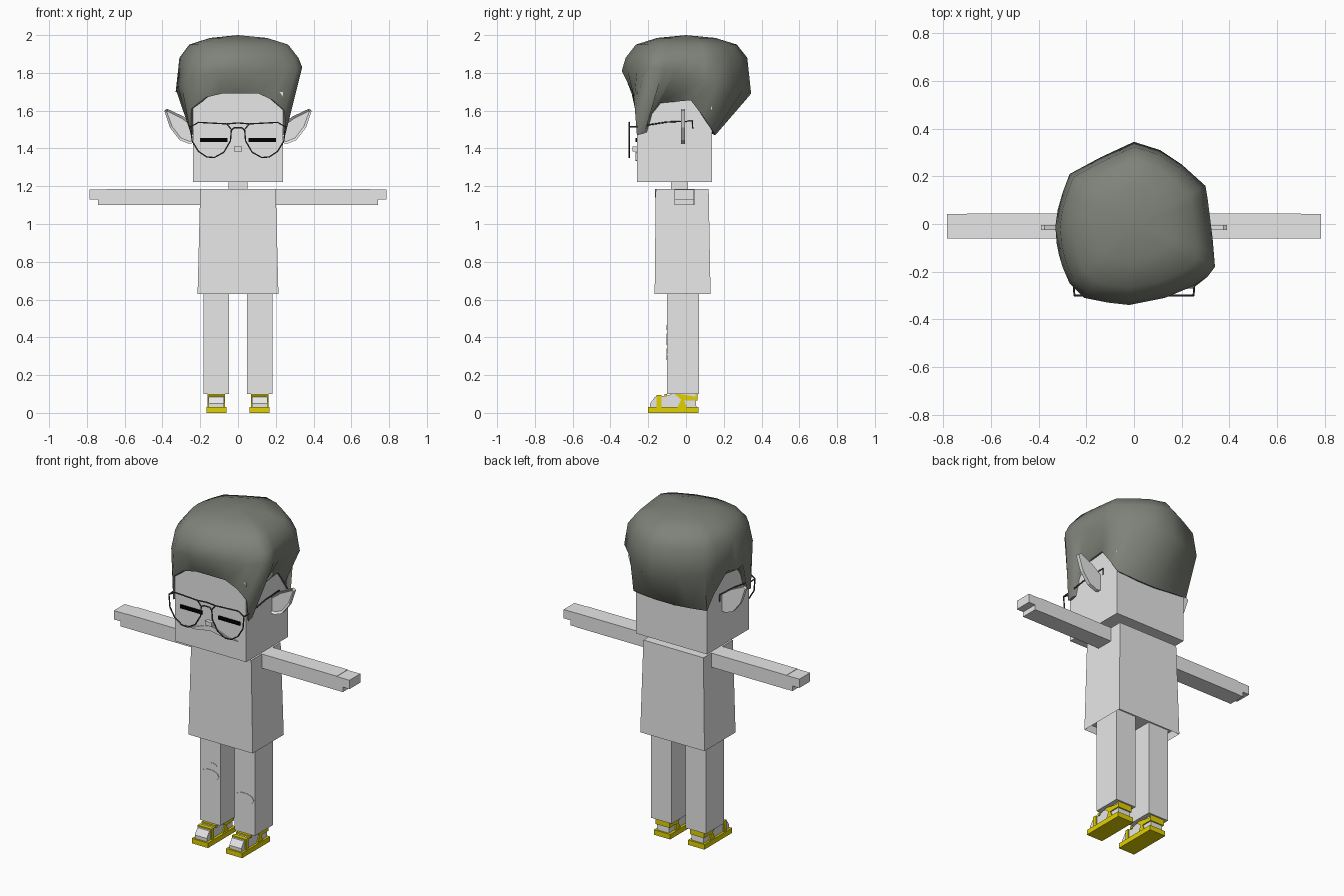
import bpy, bmesh, math
from mathutils import Vector

cube = bpy.data.objects.get("Cube")
if cube:
    bpy.data.objects.remove(cube, do_unlink=True)


def material(name, r, g, b):
    m = bpy.data.materials.new(name)
    m.use_nodes = True
    m.diffuse_color = (r, g, b, 1)
    m.node_tree.nodes["Principled BSDF"].inputs["Base Color"].default_value = (r, g, b, 1)
    return m


GREY = material("light grey", .8, .8, .8)
HAIR = material("hair olive grey", .21, .225, .19)
YELLOW = material("sandal yellow", .75, .64, 0)
BLACK = material("eye black", 0, 0, 0)
METAL = material("frame dark grey", .06, .06, .06)


def finish(name, bm, mat):
    bmesh.ops.recalc_face_normals(bm, faces=bm.faces)
    mesh = bpy.data.meshes.new(name)
    bm.to_mesh(mesh)
    bm.free()
    mesh.materials.append(mat)
    ob = bpy.data.objects.new(name, mesh)
    bpy.context.collection.objects.link(ob)
    return ob


def extrude_outline(points, axis, lo, hi):
    """Prism from an outline in the xz plane (axis y) or the yz plane (axis x)."""
    bm = bmesh.new()

    def place(p, d):
        return (p[0], d, p[1]) if axis == "y" else (d, p[0], p[1])
    near = [bm.verts.new(place(p, lo)) for p in points]
    far = [bm.verts.new(place(p, hi)) for p in points]
    bm.faces.new(near)
    bm.faces.new(far)
    for i in range(len(points)):
        j = (i + 1) % len(points)
        bm.faces.new((near[i], near[j], far[j], far[i]))
    bmesh.ops.recalc_face_normals(bm, faces=bm.faces)
    return bm


def prism(name, points, axis, lo, hi, mat=GREY):
    return finish(name, extrude_outline(points, axis, lo, hi), mat)


def block_mesh(x, y, z):
    outline = [(x[0], z[0]), (x[1], z[0]), (x[1], z[1]), (x[0], z[1])]
    return extrude_outline(outline, "y", y[0], y[1])


def block(name, x, y, z, mat=GREY):
    return finish(name, block_mesh(x, y, z), mat)


def wire(name, points, cyclic=False):
    cu = bpy.data.curves.new(name, "CURVE")
    cu.dimensions = "3D"
    cu.bevel_depth = .004
    cu.bevel_resolution = 1
    sp = cu.splines.new("POLY")
    sp.points.add(len(points) - 1)
    for p, co in zip(sp.points, points):
        p.co = (*co, 1)
    sp.use_cyclic_u = cyclic
    cu.materials.append(METAL)
    ob = bpy.data.objects.new(name, cu)
    bpy.context.collection.objects.link(ob)


# Torso: tapered shirt with a hollow hem
bm = block_mesh((-.2, .2), (-.16, .12), (.63, 1.185))
for v in bm.verts:
    if v.co.z < 1:
        v.co.x *= 1.07
        v.co.y += .01 if v.co.y > 0 else -.006
hem = min(bm.faces, key=lambda f: f.calc_center_median().z)
bmesh.ops.inset_region(bm, faces=[hem], thickness=.012)
bmesh.ops.translate(bm, verts=hem.verts, vec=(0, 0, .04))
finish("shirt", bm, GREY)
prism("neckline", [(-.075, 1.185), (-.05, 1.155), (0, 1.14), (.05, 1.155), (.075, 1.185)],
      "y", -.164, -.158)

# Neck and head
block("neck", (-.05, .05), (-.08, .01), (1.17, 1.23))
block("head", (-.237, .237), (-.26, .138), (1.222, 1.7))

# Face
block("nose", (-.022, .022), (-.283, -.255), (1.385, 1.41))
prism("moustache", [(-.185, 1.335), (-.12, 1.34), (-.04, 1.37), (0, 1.38), (.04, 1.37),
                    (.12, 1.34), (.185, 1.335), (.1, 1.333), (0, 1.35), (-.1, 1.333)],
      "y", -.267, -.258)

LENS = [(.035, 1.5), (.06, 1.53), (.21, 1.538), (.25, 1.515), (.243, 1.44), (.21, 1.385),
        (.165, 1.355), (.125, 1.352), (.075, 1.38), (.04, 1.44)]
EAR = [(.225, 1.43), (.26, 1.425), (.31, 1.445), (.36, 1.51), (.39, 1.6), (.375, 1.61),
       (.29, 1.57), (.225, 1.52)]
FOOT = [(-.19, .025), (-.19, .05), (-.165, .085), (-.1, .092), (-.06, .105), (.05, .105),
        (.055, .025)]
BAND = [(-.06, .1), (-.03, .1), (.055, .085), (.055, .1), (.06, .1), (.06, .065),
        (-.01, .065), (.005, .03), (-.045, .03), (-.025, .07)]

for side, s in (("left", 1), ("right", -1)):
    def flip(points):
        return [(s * p[0], p[1]) for p in points]

    def span(a, b):
        return sorted((s * a, s * b))

    # Eyes and ears
    block(side + "_eye", span(.055, .2), (-.267, -.258), (1.433, 1.454), BLACK)
    bm = extrude_outline(flip(EAR), "y", -.026, -.004)
    front = min(bm.faces, key=lambda f: f.calc_center_median().y)
    bmesh.ops.inset_region(bm, faces=[front], thickness=.013)
    bmesh.ops.translate(bm, verts=front.verts, vec=(0, .01, 0))
    finish(side + "_ear", bm, GREY)

    # Glasses
    wire(side + "_lens_rim", [(x, -.3, z) for x, z in flip(LENS)], True)
    wire(side + "_temple", [(s * .25, -.3, 1.515), (s * .253, -.26, 1.515),
                            (s * .253, -.1, 1.54), (s * .25, .035, 1.545),
                            (s * .25, .035, 1.505)])

    # Arms with stepped hands
    prism(side + "_arm", flip([(.19, 1.1), (.7, 1.1), (.7, 1.185), (.19, 1.185)]),
          "y", -.06, .045)
    prism(side + "_hand", flip([(.7, 1.1), (.74, 1.1), (.74, 1.13), (.785, 1.13),
                                (.785, 1.183), (.7, 1.183)]), "y", -.06, .043)

    # Legs and sandals
    block(side + "_leg", span(.047, .183), (-.1, .07), (.1, .68))
    prism(side + "_foot", FOOT, "x", *span(.075, .155))
    block(side + "_sole", span(.06, .168), (-.2, .065), (0, .03), YELLOW)
    block(side + "_toe_strap", span(.068, .162), (-.155, -.13), (.02, .094), YELLOW)
    for name, a, b in (("inner", .068, .077), ("outer", .153, .162)):
        prism(side + "_" + name + "_ankle_strap", BAND, "x", *span(a, b), YELLOW)
    block(side + "_heel_strap", span(.068, .162), (.05, .06), (.065, .1), YELLOW)
    block(side + "_front_strap", span(.068, .162), (-.115, -.1), (.085, .1), YELLOW)

wire("bridge_top", [(-.06, -.3, 1.53), (0, -.3, 1.535), (.06, -.3, 1.53)])
wire("bridge_bottom", [(-.037, -.3, 1.495), (-.02, -.3, 1.51), (.02, -.3, 1.51),
                       (.037, -.3, 1.495)])


# Torn knee patches
def patch(name, x, z, w, h):
    ring = [2 * math.pi * i / 10 for i in range(10)]
    prism(name, [(x + w * math.cos(a), z + h * math.sin(a)) for a in ring],
          "y", -.103, -.098)


patch("right_knee_tear", -.115, .39, .06, .032)
patch("right_small_tear", -.1, .452, .03, .013)
patch("left_knee_tear", .115, .31, .062, .032)

# Hair: one column per line, widest point then hairline point
COLUMNS = [
    ((-.02, -.34, 1.81), (0, -.28, 1.69)),
    ((.13, -.31, 1.81), (.11, -.28, 1.69)),
    ((.25, -.26, 1.81), (.185, -.275, 1.655)),
    ((.31, -.22, 1.82), (.247, -.27, 1.6)),
    ((.34, -.18, 1.83), (.25, -.26, 1.47)),
    ((.335, -.12, 1.82), (.25, -.22, 1.48)),
    ((.33, -.06, 1.81), (.25, -.19, 1.58)),
    ((.32, .02, 1.78), (.25, -.14, 1.64)),
    ((.31, .1, 1.76), (.25, .025, 1.655)),
    ((.3, .16, 1.75), (.25, .09, 1.57)),
    ((.2, .25, 1.74), (.245, .15, 1.48)),
    ((.11, .31, 1.72), (.1, .155, 1.47)),
    ((0, .345, 1.69), (-.03, .155, 1.47)),
    ((-.14, .28, 1.72), (-.14, .155, 1.48)),
    ((-.27, .21, 1.74), (-.245, .15, 1.49)),
    ((-.3, .13, 1.74), (-.25, .09, 1.57)),
    ((-.32, .06, 1.72), (-.25, .025, 1.655)),
    ((-.33, -.01, 1.7), (-.25, -.14, 1.64)),
    ((-.325, -.08, 1.7), (-.25, -.19, 1.58)),
    ((-.315, -.13, 1.72), (-.25, -.22, 1.48)),
    ((-.3, -.18, 1.74), (-.25, -.26, 1.47)),
    ((-.27, -.25, 1.77), (-.247, -.27, 1.61)),
    ((-.21, -.31, 1.79), (-.17, -.28, 1.67)),
    ((-.11, -.33, 1.8), (-.085, -.28, 1.69)),
]
bm = bmesh.new()
rings = [[] for _ in range(6)]
for wide, rim in COLUMNS:
    w, r = Vector(wide), Vector(rim)
    path = [Vector((r.x * .85, r.y * .85, r.z + .01)), r, w]
    for scale, z in ((.94, 1.88), (.78, 1.95), (.45, 1.985)):
        path.append(Vector((w.x * scale, w.y * scale, z)))
    for ring, co in zip(rings, path):
        ring.append(bm.verts.new(co))
n = len(COLUMNS)
crown = bm.verts.new((0, 0, 2))
for i in range(n):
    j = (i + 1) % n
    for a, b in zip(rings, rings[1:]):
        bm.faces.new((a[i], a[j], b[j], b[i]))
    bm.faces.new((rings[-1][i], rings[-1][j], crown))
hair = finish("hair", bm, HAIR)
bpy.ops.object.select_all(action="DESELECT")
hair.select_set(True)
bpy.context.view_layer.objects.active = hair
bpy.ops.object.shade_smooth_by_angle(angle=math.radians(60))
